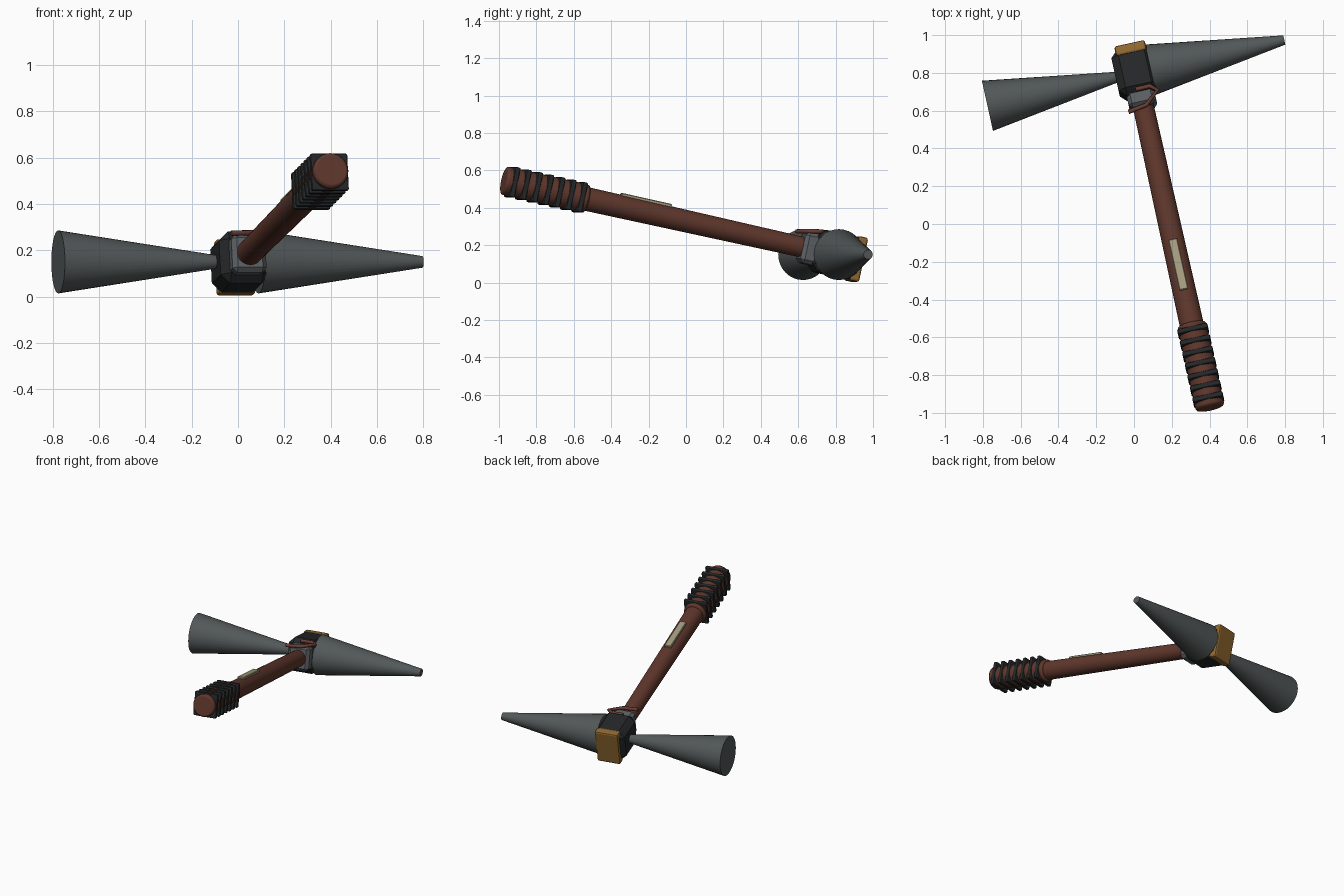
import bpy, bmesh
from math import radians
from mathutils import Matrix, Vector

if "Cube" in bpy.data.objects:
    bpy.data.objects.remove(bpy.data.objects["Cube"], do_unlink=True)

# Tool frame: x along the head, y along the handle towards the head
FRAME = (Matrix.Translation((0.01, 0.80, 0.15))
         @ Matrix.Rotation(radians(12.5), 4, 'Z')
         @ Matrix.Rotation(radians(-12.3), 4, 'X'))


def material(name, colour):
    m = bpy.data.materials.new(name)
    m.use_nodes = True
    m.diffuse_color = (*colour, 1)
    m.node_tree.nodes["Principled BSDF"].inputs["Base Color"].default_value = (*colour, 1)
    return m


STEEL = material("grey steel", (0.085, 0.097, 0.097))
COLLAR = material("pale steel", (0.11, 0.12, 0.13))
IRON = material("dark iron", (0.018, 0.02, 0.021))
BRASS = material("old brass", (0.28, 0.14, 0.03))
WOOD = material("red brown wood", (0.115, 0.038, 0.025))
LEATHER = material("red leather", (0.14, 0.048, 0.035))
BONE = material("pale bone", (0.38, 0.34, 0.22))


def finish(name, bm, mat, bevel, segments):
    mesh = bpy.data.meshes.new(name)
    bm.to_mesh(mesh)
    bm.free()
    mesh.materials.append(mat)
    ob = bpy.data.objects.new(name, mesh)
    bpy.context.collection.objects.link(ob)
    ob.matrix_world = FRAME
    if bevel:
        mod = ob.modifiers.new("edge bevel", 'BEVEL')
        mod.width, mod.segments = bevel, segments
        mod.limit_method = 'ANGLE'
        mod.angle_limit = radians(50)
    return ob


def box(name, centre, size, mat, bevel, segments=1):
    bm = bmesh.new()
    bmesh.ops.create_cube(bm, size=1, matrix=Matrix.Translation(centre)
                          @ Matrix.Diagonal((*size, 1)))
    return finish(name, bm, mat, bevel, segments)


def cone(name, start, end, r1, r2, mat, bevel=0, segments=2):
    a, b = Vector(start), Vector(end)
    turn = (b - a).to_track_quat('Z', 'Y').to_matrix().to_4x4()
    bm = bmesh.new()
    bmesh.ops.create_cone(bm, cap_ends=True, segments=32, radius1=r1, radius2=r2,
                          depth=(b - a).length,
                          matrix=Matrix.Translation((a + b) / 2) @ turn)
    ob = finish(name, bm, mat, bevel, segments)
    bpy.ops.object.select_all(action='DESELECT')
    ob.select_set(True)
    bpy.context.view_layer.objects.active = ob
    bpy.ops.object.shade_smooth_by_angle(angle=radians(40))
    return ob


# Head: block, two matching cones, brass end plate and collar
box("head_block", (0, 0, 0), (0.22, 0.26, 0.23), IRON, 0.04)
cone("left_spike", (0.08, 0, 0), (0.805, 0, 0), 0.136, 0.025, STEEL)
cone("right_flare", (-0.805, 0, 0), (-0.08, 0, 0), 0.136, 0.025, STEEL)
box("end_plate", (0, 0.113, 0), (0.165, 0.055, 0.242), BRASS, 0.012, 2)
box("collar", (0, -0.145, 0), (0.15, 0.10, 0.17), COLLAR, 0.02)

# Handle and grip
cone("handle", (0, -1.45, 0), (0, -0.10, 0), 0.064, 0.055, WOOD)
cone("grip", (0, -1.86, 0), (0, -1.395, 0), 0.077, 0.077, WOOD, 0.012)
for i in range(7):
    box(f"grip_band_{i + 1}", (0, -1.435 - i * 0.063, 0),
        (0.164, 0.028, 0.164), IRON, 0.008, 2)
box("handle_inlay", (0, -1.077, 0.06), (0.048, 0.28, 0.024), BONE, 0.004)

# Leather cord lying over the collar
path = [(-0.083, -0.215, 0.08), (0.018, -0.20, 0.085), (0.092, -0.136, 0.097),
        (0.055, -0.107, 0.102), (-0.02, -0.11, 0.102)]
curve = bpy.data.curves.new("collar_cord", 'CURVE')
curve.dimensions = '3D'
curve.bevel_depth = 0.012
curve.bevel_resolution = 2
curve.use_fill_caps = True
spline = curve.splines.new('POLY')
spline.points.add(len(path) - 1)
for point, co in zip(spline.points, path):
    point.co = (*co, 1)
curve.materials.append(LEATHER)
cord = bpy.data.objects.new("collar_cord", curve)
bpy.context.collection.objects.link(cord)
cord.matrix_world = FRAME
